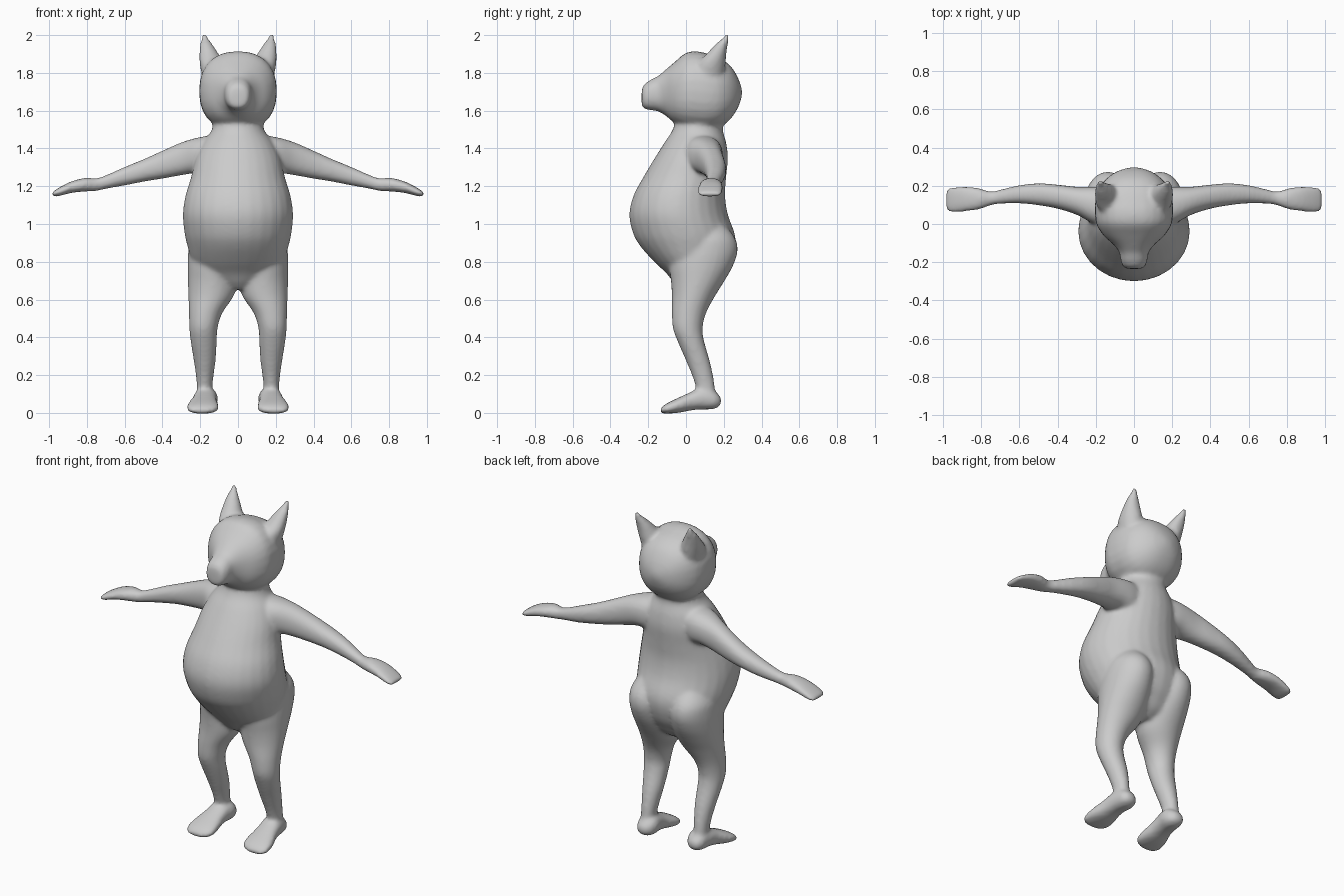
import bpy, bmesh, math
from mathutils import Vector

SIDES = 28
STEPS = 4


def spline(rows):
    """Smoothly interpolate section rows (Catmull-Rom)."""
    out = []
    for i in range(len(rows) - 1):
        p = [Vector(rows[min(max(i + k, 0), len(rows) - 1)]) for k in (-1, 0, 1, 2)]
        for s in range(STEPS):
            t = s / STEPS
            out.append(0.5 * (2 * p[1] + (p[2] - p[0]) * t
                              + (2 * p[0] - 5 * p[1] + 4 * p[2] - p[3]) * t * t
                              + (3 * p[1] - p[0] - 3 * p[2] + p[3]) * t ** 3))
    out.append(Vector(rows[-1]))
    return out


def loft(bm, axis, rows, power=2.0, flip=1):
    """Closed tube along an axis; row = (position, low a, high a, low b, high b)."""
    rings = []
    for pos, a0, a1, b0, b1 in spline(rows):
        ring = []
        for k in range(SIDES):
            t = 2 * math.pi * k / SIDES
            c, s = math.cos(t), math.sin(t)
            u = math.copysign(abs(c) ** (2 / power), c)
            v = math.copysign(abs(s) ** (2 / power), s)
            a = (a0 + a1) / 2 + u * (a1 - a0) / 2
            b = (b0 + b1) / 2 + v * (b1 - b0) / 2
            x, y, z = {'x': (pos, a, b), 'y': (a, pos, b), 'z': (a, b, pos)}[axis]
            ring.append(bm.verts.new((x * flip, y, z)))
        rings.append(ring)
    faces = [bm.faces.new(rings[0]), bm.faces.new(rings[-1])]
    for r, q in zip(rings, rings[1:]):
        for k in range(SIDES):
            n = (k + 1) % SIDES
            faces.append(bm.faces.new((r[k], r[n], q[n], q[k])))
    bmesh.ops.recalc_face_normals(bm, faces=faces)


def sym(z, w, y0, y1):
    return (z, -w, w, y0, y1)


bm = bmesh.new()

# torso with round belly, up into the neck
loft(bm, 'z', [
    sym(.655, .06, -.03, .12), sym(.69, .14, -.065, .17), sym(.74, .205, -.105, .205),
    sym(.80, .243, -.168, .24), sym(.88, .267, -.24, .262), sym(.95, .283, -.28, .258),
    sym(1.05, .292, -.30, .222), sym(1.15, .278, -.278, .207), sym(1.25, .248, -.225, .213),
    sym(1.35, .225, -.165, .222), sym(1.43, .188, -.115, .213), sym(1.5, .138, -.07, .195),
    sym(1.58, .13, -.05, .2)])

# head and snout, running front to back
loft(bm, 'y', [
    (-.235, -.03, .03, 1.635, 1.70), (-.225, -.056, .056, 1.612, 1.735),
    (-.19, -.07, .07, 1.603, 1.762), (-.15, -.077, .077, 1.597, 1.782),
    (-.11, -.105, .105, 1.575, 1.815), (-.06, -.16, .16, 1.535, 1.858),
    (0, -.197, .197, 1.505, 1.906), (.06, -.205, .205, 1.495, 1.914),
    (.12, -.203, .203, 1.495, 1.90), (.18, -.187, .187, 1.512, 1.878),
    (.235, -.147, .147, 1.555, 1.838), (.275, -.09, .09, 1.615, 1.775),
    (.296, -.025, .025, 1.675, 1.715)], 2.3)

for side in (1, -1):
    # ears
    loft(bm, 'z', [
        (1.78, .06, .19, .03, .2), (1.85, .075, .203, .06, .21),
        (1.90, .102, .205, .108, .214), (1.95, .134, .201, .155, .222),
        (1.985, .157, .193, .193, .228), (2.01, .168, .186, .212, .23)], flip=side)
    # arms and mitten hands
    loft(bm, 'x', [
        (.08, 0, .18, 1.26, 1.47), (.16, -.01, .193, 1.265, 1.466),
        (.22, .005, .195, 1.27, 1.456), (.30, .048, .195, 1.258, 1.432),
        (.40, .08, .206, 1.24, 1.388), (.50, .098, .213, 1.224, 1.343),
        (.60, .108, .203, 1.204, 1.302), (.70, .106, .18, 1.186, 1.258),
        (.75, .098, .17, 1.175, 1.242), (.81, .077, .187, 1.172, 1.244),
        (.88, .066, .197, 1.165, 1.226), (.94, .061, .195, 1.15, 1.197),
        (.97, .065, .187, 1.144, 1.178), (.985, .08, .172, 1.15, 1.168)], 2.3, side)
    # legs with buttocks
    loft(bm, 'z', [
        (1.0, .06, .20, .04, .20), (.93, .025, .25, -.04, .258), (.86, .01, .263, -.08, .274),
        (.78, .004, .266, -.09, .25), (.70, .004, .265, -.08, .205),
        (.62, .022, .263, -.075, .155), (.53, .082, .26, -.075, .107),
        (.45, .108, .258, -.07, .088), (.38, .112, .251, -.045, .096),
        (.28, .118, .235, -.002, .125), (.19, .13, .222, .035, .145),
        (.12, .137, .217, .055, .155), (.05, .137, .215, .06, .16)], flip=side)
    # feet
    loft(bm, 'y', [
        (-.135, .15, .24, .002, .022), (-.115, .115, .265, -.004, .042),
        (-.08, .10, .272, -.003, .062), (-.03, .105, .262, .002, .085),
        (.02, .112, .245, .012, .108), (.07, .112, .235, .018, .13),
        (.12, .107, .228, .018, .132), (.16, .12, .218, .024, .11),
        (.186, .15, .195, .045, .08)], 2.3, side)

mesh = bpy.data.meshes.new("body")
bm.to_mesh(mesh)
bm.free()
body = bpy.data.objects.new("body", mesh)
bpy.context.collection.objects.link(body)

# fuse the parts into one soft skin
fuse = body.modifiers.new("fuse", 'REMESH')
fuse.mode = 'VOXEL'
fuse.voxel_size = 0.011
fuse.use_smooth_shade = True
soften = body.modifiers.new("soften", 'SMOOTH')
soften.factor = 0.5
soften.iterations = 8

grey = bpy.data.materials.new("plain grey")
grey.diffuse_color = (0.6, 0.6, 0.6, 1)
mesh.materials.append(grey)
